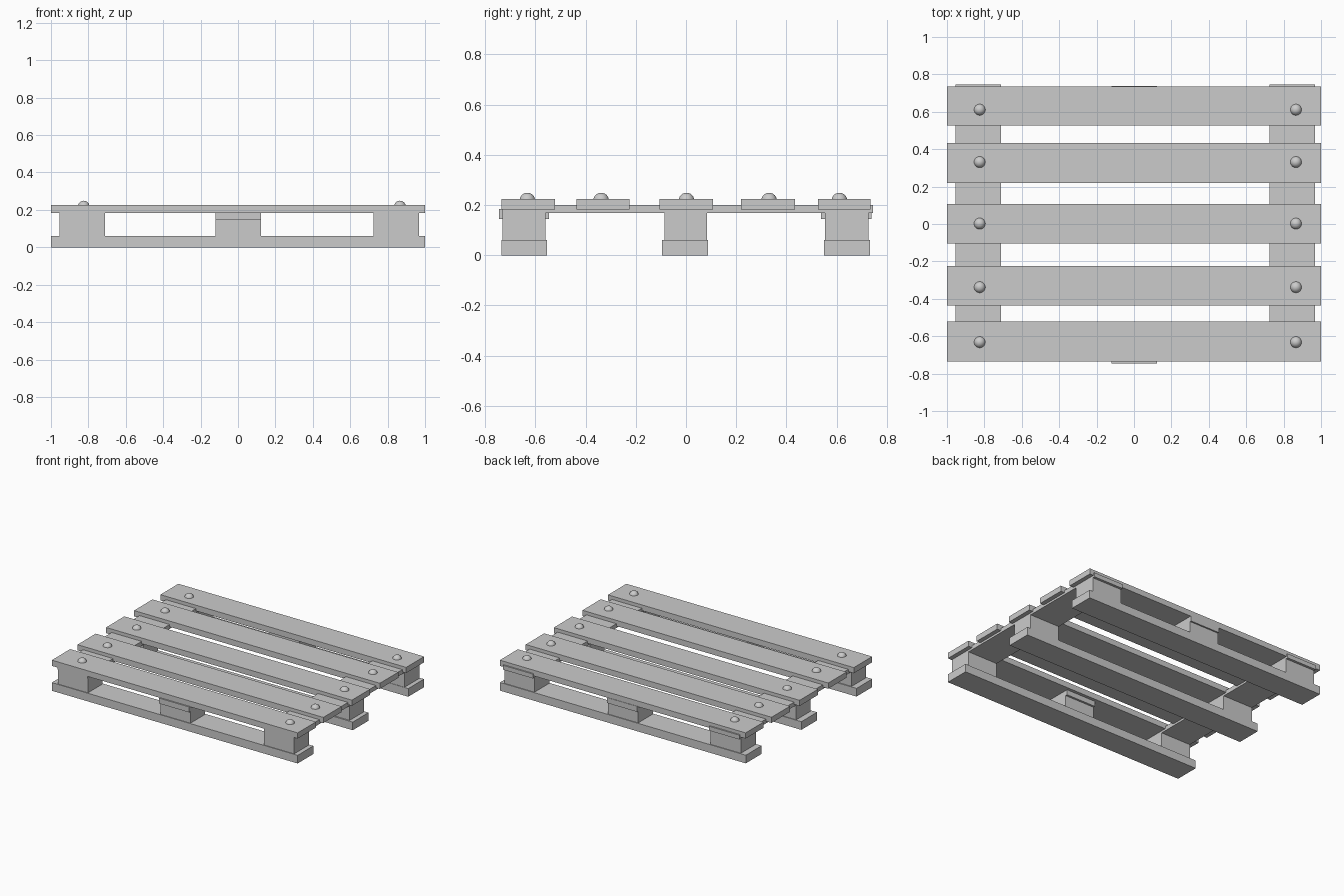
import bpy

if "Cube" in bpy.data.objects:
    bpy.data.objects.remove(bpy.data.objects["Cube"])


def box(name, x, y, z):
    """Box given as (min, max) on each axis."""
    bpy.ops.mesh.primitive_cube_add(size=1, location=[(a + b) / 2 for a, b in (x, y, z)])
    ob = bpy.context.object
    ob.name = name
    ob.scale = [b - a for a, b in (x, y, z)]
    bpy.ops.object.transform_apply(location=False, rotation=False, scale=True)
    return ob


left, middle, right = (-0.955, -0.71), (-0.12, 0.124), (0.724, 0.968)

# deck boards with a pair of domed nails each
boards = [(-0.735, -0.522), (-0.437, -0.225), (-0.105, 0.108), (0.22, 0.434), (0.526, 0.735)]
nail_rows = [-0.632, -0.338, 0.002, 0.331, 0.611]
for span, ny in zip(boards, nail_rows):
    box("deck_board", (-1, 1), span, (0.183, 0.225))
    for nx in (-0.825, 0.866):
        bpy.ops.mesh.primitive_uv_sphere_add(segments=24, ring_count=12, radius=0.031,
                                             location=(nx, ny, 0.218))
        bpy.context.object.name = "nail_head"
        bpy.ops.object.shade_smooth()

# cross boards under the deck
for span in (left, right):
    box("cross_board", span, (-0.733, 0.745), (0.168, 0.2))

# bottom runners and the blocks standing on them
runners = [(-0.735, -0.553), (-0.095, 0.088), (0.55, 0.733)]
blocks = [(-0.73, -0.56), (-0.085, 0.083), (0.553, 0.727)]
for i, (run, blk) in enumerate(zip(runners, blocks)):
    box("bottom_runner", (-1, 1), run, (0, 0.06))
    for span in (left, right):
        box("spacer_block", span, blk, (0.06, 0.17))
    if i != 1:
        box("middle_block", middle, blk, (0.06, 0.16))

# spacer plates above the front and back middle blocks
for span in ((-0.745, -0.545), (0.537, 0.738)):
    box("spacer_plate", middle, span, (0.145, 0.185))
